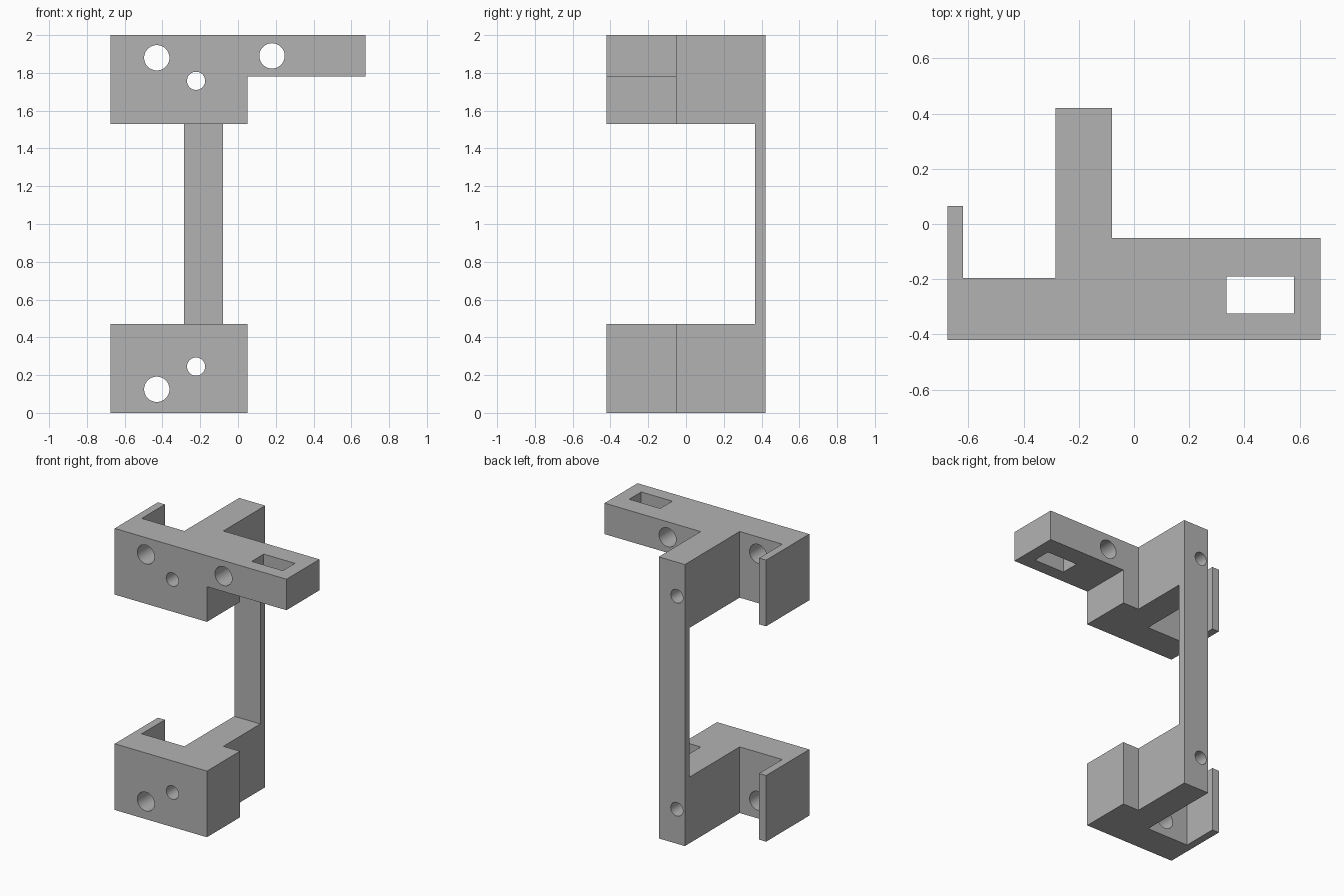
import bpy
import bmesh
from mathutils import Matrix, Vector

cube = bpy.data.objects.get("Cube")
if cube:
    bpy.data.objects.remove(cube, do_unlink=True)

grey = bpy.data.materials.new("plain_grey")
grey.use_nodes = True
colour = (0.45, 0.45, 0.45, 1)
grey.diffuse_color = colour
grey.node_tree.nodes["Principled BSDF"].inputs["Base Color"].default_value = colour


def add_object(name, bm):
    mesh = bpy.data.meshes.new(name)
    bmesh.ops.recalc_face_normals(bm, faces=bm.faces)
    bm.to_mesh(mesh)
    bm.free()
    mesh.materials.append(grey)
    obj = bpy.data.objects.new(name, mesh)
    bpy.context.collection.objects.link(obj)
    return obj


def prism(name, outline, z0, z1):
    bm = bmesh.new()
    face = bm.faces.new([bm.verts.new((x, y, z0)) for x, y in outline])
    grown = bmesh.ops.extrude_face_region(bm, geom=[face])["geom"]
    top = [v for v in grown if isinstance(v, bmesh.types.BMVert)]
    bmesh.ops.translate(bm, verts=top, vec=Vector((0, 0, z1 - z0)))
    return add_object(name, bm)


def box(name, x0, x1, y0, y1, z0, z1):
    return prism(name, [(x0, y0), (x1, y0), (x1, y1), (x0, y1)], z0, z1)


def bore(name, x, z, radius):
    bm = bmesh.new()
    bmesh.ops.create_cone(bm, cap_ends=True, segments=48, radius1=radius,
                          radius2=radius, depth=2,
                          matrix=Matrix.Translation((x, 0, z)) @ Matrix.Rotation(1.5707963, 4, 'X'))
    return add_object(name, bm)


def combine(target, tool, operation):
    tool.hide_render = True
    mod = target.modifiers.new(tool.name, 'BOOLEAN')
    mod.operation = operation
    mod.solver = 'EXACT'
    mod.object = tool
    bpy.context.view_layer.objects.active = target
    bpy.ops.object.modifier_apply(modifier=mod.name)
    bpy.data.objects.remove(tool, do_unlink=True)


# Shared clamp footprint: front plate, rear web and thin side lip
FRONT, BACK, STEP = -0.42, 0.42, -0.05
LEFT, RIGHT = -0.675, 0.675
WEB_L, WEB_R, BLOCK_R = -0.285, -0.08, 0.05
footprint = [
    (LEFT, FRONT), (BLOCK_R, FRONT), (BLOCK_R, STEP), (WEB_R, STEP),
    (WEB_R, BACK), (WEB_L, BACK), (WEB_L, -0.195), (-0.62, -0.195),
    (-0.62, 0.065), (LEFT, 0.065),
]

# Upper and lower clamps, side arm and rear spine form one solid
bracket = prism("bracket", footprint, 1.53, 2)
combine(bracket, box("side_arm", -0.02, RIGHT, FRONT, STEP, 1.78, 2), 'UNION')
combine(bracket, box("rear_spine", WEB_L, WEB_R, 0.365, BACK, 0.3, 1.7), 'UNION')
combine(bracket, prism("lower_clamp", footprint, 0, 0.47), 'UNION')

# Round through holes
for x, z, r in [(-0.43, 1.88, 0.067), (-0.43, 0.125, 0.067), (0.18, 1.89, 0.067),
                (-0.222, 1.758, 0.048), (-0.222, 0.245, 0.048)]:
    combine(bracket, bore("bore", x, z, r), 'DIFFERENCE')

# Rectangular slot in the arm
combine(bracket, box("arm_slot", 0.335, 0.58, -0.325, -0.19, 1.6, 2.2), 'DIFFERENCE')

# Smooth bores, crisp edges
bpy.ops.object.select_all(action='DESELECT')
bracket.select_set(True)
bpy.context.view_layer.objects.active = bracket
bpy.ops.object.shade_smooth_by_angle(angle=0.52)
